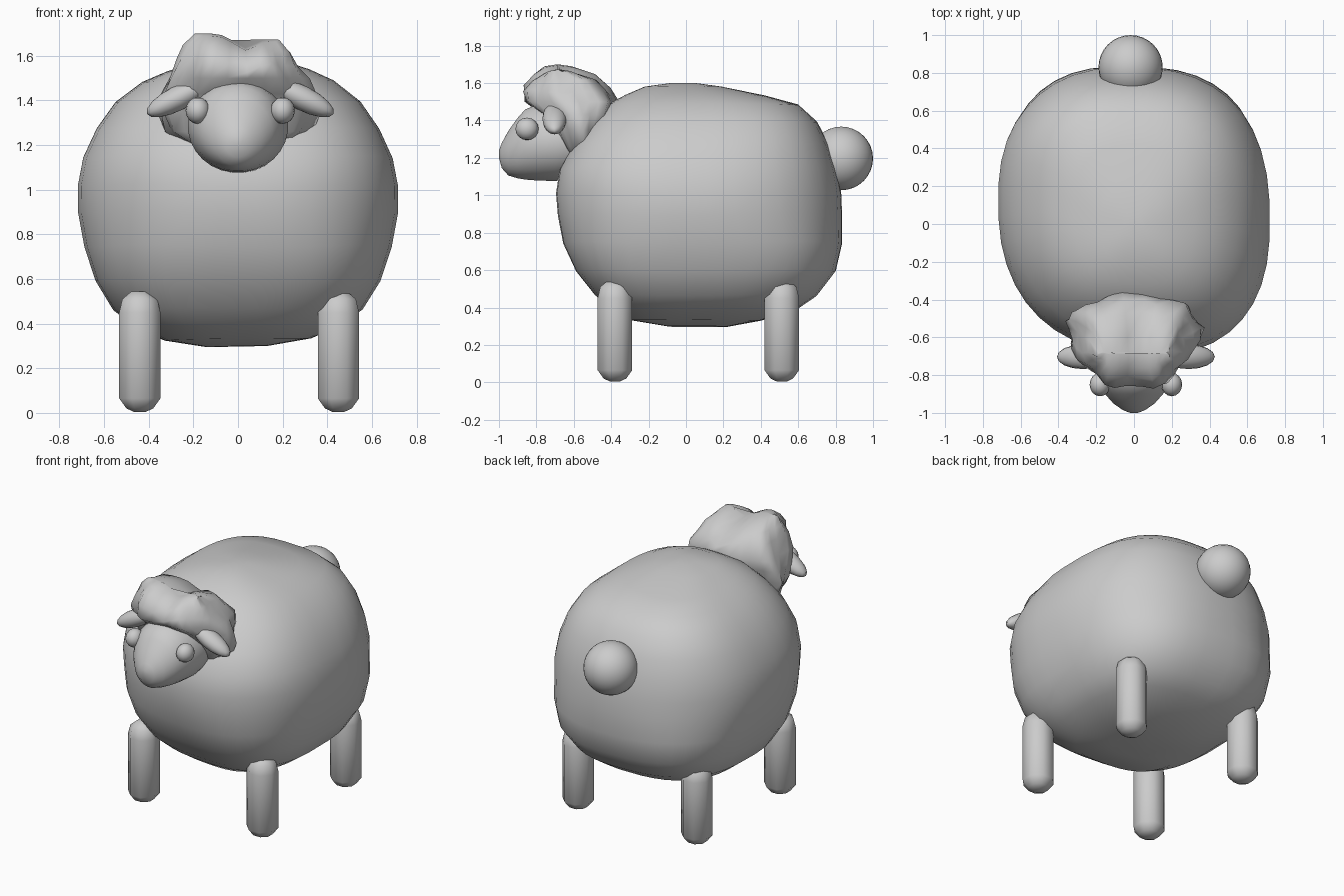
import bpy, bmesh, math
from mathutils import Vector

if "Cube" in bpy.data.objects:
    bpy.data.objects.remove(bpy.data.objects["Cube"])


def finish(bm, name, angle=60):
    bmesh.ops.recalc_face_normals(bm, faces=bm.faces)
    me = bpy.data.meshes.new(name)
    bm.to_mesh(me)
    bm.free()
    ob = bpy.data.objects.new(name, me)
    bpy.context.collection.objects.link(ob)
    bpy.ops.object.select_all(action='DESELECT')
    ob.select_set(True)
    bpy.context.view_layer.objects.active = ob
    bpy.ops.object.shade_smooth_by_angle(angle=math.radians(angle))
    return ob


def loft(name, rings, n=32, power=lambda t: 2.0, axis='z', warp=None, angle=60):
    """Skin superellipse rings given as (position, half width in x, low, high)."""
    bm = bmesh.new()
    loops = []
    for t, hx, lo, hi in rings:
        loop = []
        e = 2 / power(t)
        for i in range(n):
            a = math.tau * (i + 0.5) / n
            c, s = math.cos(a), math.sin(a)
            x = hx * math.copysign(abs(c) ** e, c)
            v = (lo + hi) / 2 + (hi - lo) / 2 * math.copysign(abs(s) ** e, s)
            p = Vector((x, v, t) if axis == 'z' else (x, t, v))
            loop.append(bm.verts.new(warp(p, a) if warp else p))
        loops.append(loop)
    for l0, l1 in zip(loops, loops[1:]):
        for i in range(n):
            j = (i + 1) % n
            bm.faces.new((l0[i], l0[j], l1[j], l1[i]))
    bm.faces.new(loops[0])
    bm.faces.new(loops[-1])
    return finish(bm, name, angle)


def ellipsoid(name, centre, radii, tilt=0.0, seg=24):
    bm = bmesh.new()
    bmesh.ops.create_uvsphere(bm, u_segments=seg, v_segments=seg // 2, radius=1)
    ob = finish(bm, name)
    ob.location, ob.scale, ob.rotation_euler = centre, radii, (0, tilt, 0)
    return ob


# Woolly body: skewed, uneven, squarer in plan low down above the legs
def body_warp(p, a):
    p.y -= (0.08 if p.y < 0 else 0.08 - 0.06 * min(1, p.y / 0.6)) * p.x
    p.z += 0.01 * math.sin(5 * p.x + 1) * math.cos(4 * p.y)
    return p


def body_power(z):
    return 2.4 + 0.5 * max(0, min(1, (0.9 - z) / 0.35)) + 0.15 * max(0, min(1, (z - 1.1) / 0.3))


loft("body", [
    (0.292, 0.14, -0.10, 0.22), (0.33, 0.33, -0.30, 0.40),
    (0.40, 0.47, -0.40, 0.60), (0.47, 0.56, -0.48, 0.70),
    (0.60, 0.64, -0.58, 0.80), (0.75, 0.69, -0.65, 0.835),
    (0.90, 0.718, -0.68, 0.835), (1.02, 0.72, -0.69, 0.83),
    (1.15, 0.695, -0.67, 0.805), (1.28, 0.635, -0.60, 0.765),
    (1.40, 0.55, -0.50, 0.70), (1.49, 0.43, -0.41, 0.60),
    (1.535, 0.32, -0.32, 0.42), (1.575, 0.18, -0.22, 0.19),
    (1.592, 0.06, -0.08, 0.05)], n=40, power=body_power, warp=body_warp)

# Four legs
for end, y in (("front", -0.38), ("back", 0.512)):
    for side, x in (("left", -0.44), ("right", 0.45)):
        prof = [(0.005, 0.03), (0.02, 0.065), (0.065, 0.1), (0.45, 0.1), (0.51, 0.085), (0.545, 0.04)]
        leg = loft(f"{end}_{side}_leg", [(z, r, -r, r) for z, r in prof], n=8)
        leg.location = (x, y, 0)

# Round tail
ellipsoid("tail", (-0.018, 0.83, 1.197), (0.17, 0.17, 0.17), seg=32)

# Egg-shaped head tapering to the muzzle
loft("head", [
    (-1.0, 0.02, 1.20, 1.24), (-0.985, 0.06, 1.145, 1.28),
    (-0.95, 0.11, 1.105, 1.345), (-0.90, 0.155, 1.09, 1.415),
    (-0.86, 0.18, 1.083, 1.46), (-0.80, 0.205, 1.078, 1.485),
    (-0.70, 0.225, 1.075, 1.495),
    (-0.60, 0.22, 1.09, 1.48), (-0.50, 0.16, 1.14, 1.43),
    (-0.46, 0.06, 1.23, 1.34)], axis='y', n=28)


# Lumpy wool cap, narrower in front, with a two-lobed top
def cap_warp(p, a):
    k = 1 + 0.06 * math.cos(7 * a + 9 * p.z)
    p.x *= k * (1 + 0.45 * (p.y + 0.62))
    p.y = -0.62 + (p.y + 0.62) * k
    if p.z > 1.55:
        p.z -= 0.06 * math.exp(-((p.x - 0.03) / 0.07) ** 2) + 0.15 * max(p.x, 0)
    return p


loft("wool_cap", [
    (1.19, 0.20, -0.62, -0.50), (1.26, 0.31, -0.66, -0.47),
    (1.35, 0.345, -0.71, -0.44), (1.43, 0.335, -0.77, -0.40),
    (1.50, 0.31, -0.86, -0.37), (1.59, 0.27, -0.87, -0.41),
    (1.65, 0.24, -0.82, -0.47), (1.69, 0.20, -0.76, -0.60),
    (1.70, 0.19, -0.69, -0.68)],
    n=28, power=lambda z: 2.5, warp=cap_warp)

# Ears and eyes on both sides
for side, s in (("left", -1), ("right", 1)):
    ellipsoid(f"{side}_ear", (0.01 + s * 0.28, -0.703, 1.41), (0.155, 0.065, 0.055),
              s * math.radians(27), seg=16)
    ellipsoid(f"{side}_eye", (0.01 + s * 0.19, -0.85, 1.355), (0.055, 0.062, 0.06), seg=16)
